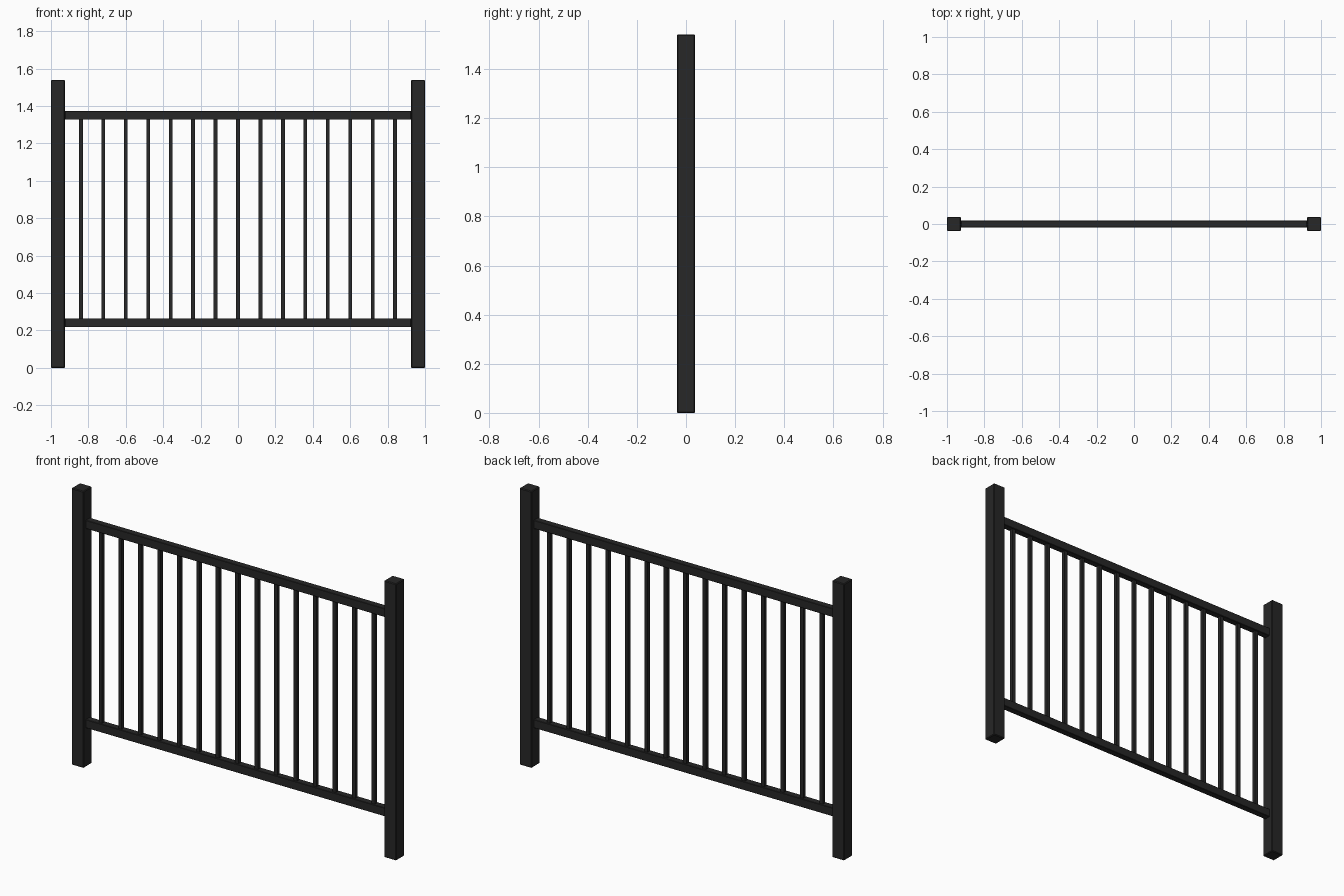
import bpy

if "Cube" in bpy.data.objects:
    bpy.data.objects.remove(bpy.data.objects["Cube"])

HEIGHT, POST = 1.54, 0.075
iron = bpy.data.materials.new("black_metal")
iron.diffuse_color = (0.02, 0.02, 0.02, 1)
iron.use_nodes = True
iron.node_tree.nodes["Principled BSDF"].inputs["Base Color"].default_value = iron.diffuse_color


def box(name, centre, size, bevel=0.0):
    """Axis-aligned box with an optional small chamfer."""
    bpy.ops.mesh.primitive_cube_add(size=1, location=centre)
    ob = bpy.context.object
    ob.name = name
    ob.scale = size
    bpy.ops.object.transform_apply(location=False, rotation=False, scale=True)
    ob.data.materials.append(iron)
    if bevel:
        mod = ob.modifiers.new("edge_bevel", 'BEVEL')
        mod.width = bevel
        mod.segments = 1
    return ob


# Square end posts
for side, label in ((-1, "left"), (1, "right")):
    box(f"{label}_post", (side * (1 - POST / 2), 0, HEIGHT / 2),
        (POST, POST, HEIGHT), 0.004)

# Horizontal rails between the posts
RAIL_H = 0.047
LOW_Z, TOP_Z = 0.241, 1.35
for label, z in (("bottom", LOW_Z), ("top", TOP_Z)):
    box(f"{label}_rail", (0, 0, z), (2 - 2 * POST, 0.037, RAIL_H), 0.002)

# Evenly spaced square balusters
bar_len = TOP_Z - LOW_Z - RAIL_H
for i in range(15):
    box(f"baluster_{i + 1}", ((i - 7) * 0.12, 0, (LOW_Z + TOP_Z) / 2),
        (0.02, 0.02, bar_len))
